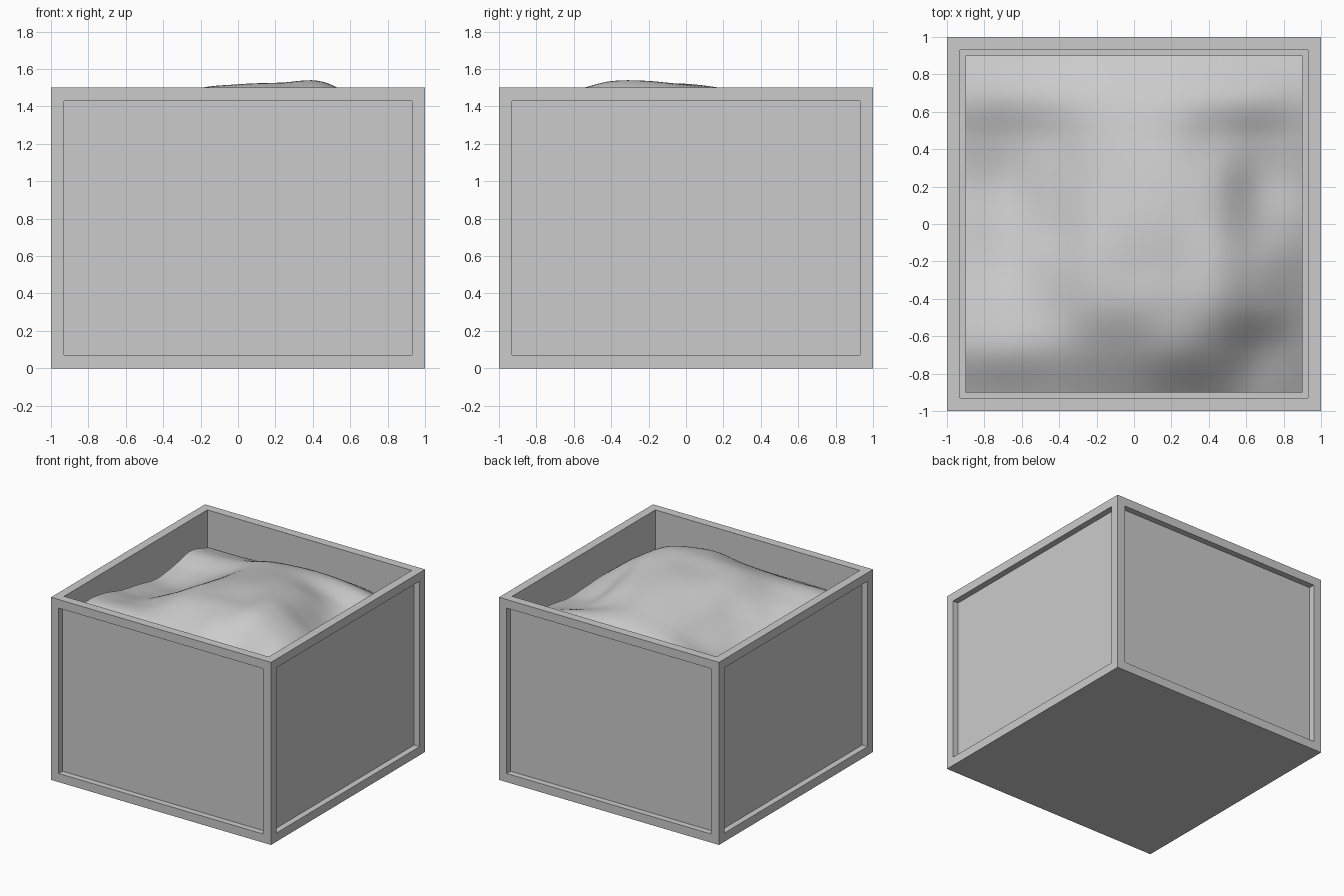
import bpy, bmesh
from mathutils import Matrix

if "Cube" in bpy.data.objects:
    bpy.data.objects.remove(bpy.data.objects["Cube"])


def add_object(name, bm):
    mesh = bpy.data.meshes.new(name)
    bm.to_mesh(mesh)
    bm.free()
    obj = bpy.data.objects.new(name, mesh)
    bpy.context.collection.objects.link(obj)
    return obj


# Crate: box whose sides and top are inset flat, then pushed straight inward
bm = bmesh.new()
bmesh.ops.create_cube(bm, size=1, matrix=Matrix.Translation((0, 0, 0.75)) @ Matrix.Diagonal((2, 2, 1.5, 1)))
bm.normal_update()
panels = [f for f in bm.faces if f.normal.z > -0.5]
for face in panels:
    normal = face.normal.copy()
    depth = 0.55 if normal.z > 0.5 else 0.05
    bmesh.ops.inset_region(bm, faces=[face], thickness=0.1, use_boundary=True)
    pushed = bmesh.ops.extrude_discrete_faces(bm, faces=[face])["faces"]
    bmesh.ops.translate(bm, verts=pushed[0].verts, vec=-normal * depth)
bmesh.ops.recalc_face_normals(bm, faces=bm.faces)
add_object("crate", bm)

# Loose fill: coarse heights in hundredths, front row to back row, left to right
HEIGHTS = [
    [128, 128, 128, 128, 128, 127, 123, 118, 110],
    [137, 138, 138, 140, 142, 145, 140, 126, 118],
    [135, 135, 139, 148, 151, 152, 151.5, 139, 124],
    [129, 129, 138, 149, 151.5, 152.5, 153, 141, 125],
    [125, 124, 133, 146, 151, 152, 149, 134, 124],
    [121, 120, 130, 142, 148, 149, 144, 128, 123],
    [123, 122, 128, 139, 144, 144, 137, 129, 126],
    [127, 127, 130, 136, 139, 140, 138, 134, 128],
    [121, 121, 122, 126, 127, 127, 126, 123, 120],
]


def spline(values, t):
    """Smooth interpolation through evenly spaced values."""
    n = len(values) - 1
    i = min(int(t), n - 1)
    f = t - i
    b, c = values[i], values[i + 1]
    a = values[i - 1] if i > 0 else 2 * b - c
    d = values[i + 2] if i + 2 <= n else 2 * c - b
    return b + 0.5 * f * (c - a + f * (2 * a - 5 * b + 4 * c - d + f * (3 * (b - c) + d - a)))


bm = bmesh.new()
bmesh.ops.create_grid(bm, x_segments=64, y_segments=64, size=0.9)
for v in bm.verts:
    u = min(max((v.co.x + 0.9) / 0.225, 0), 8)
    w = min(max((v.co.y + 0.9) / 0.225, 0), 8)
    v.co.z = spline([spline(row, u) for row in HEIGHTS], w) / 100
for f in bm.faces:
    f.smooth = True
add_object("loose_fill", bm)
